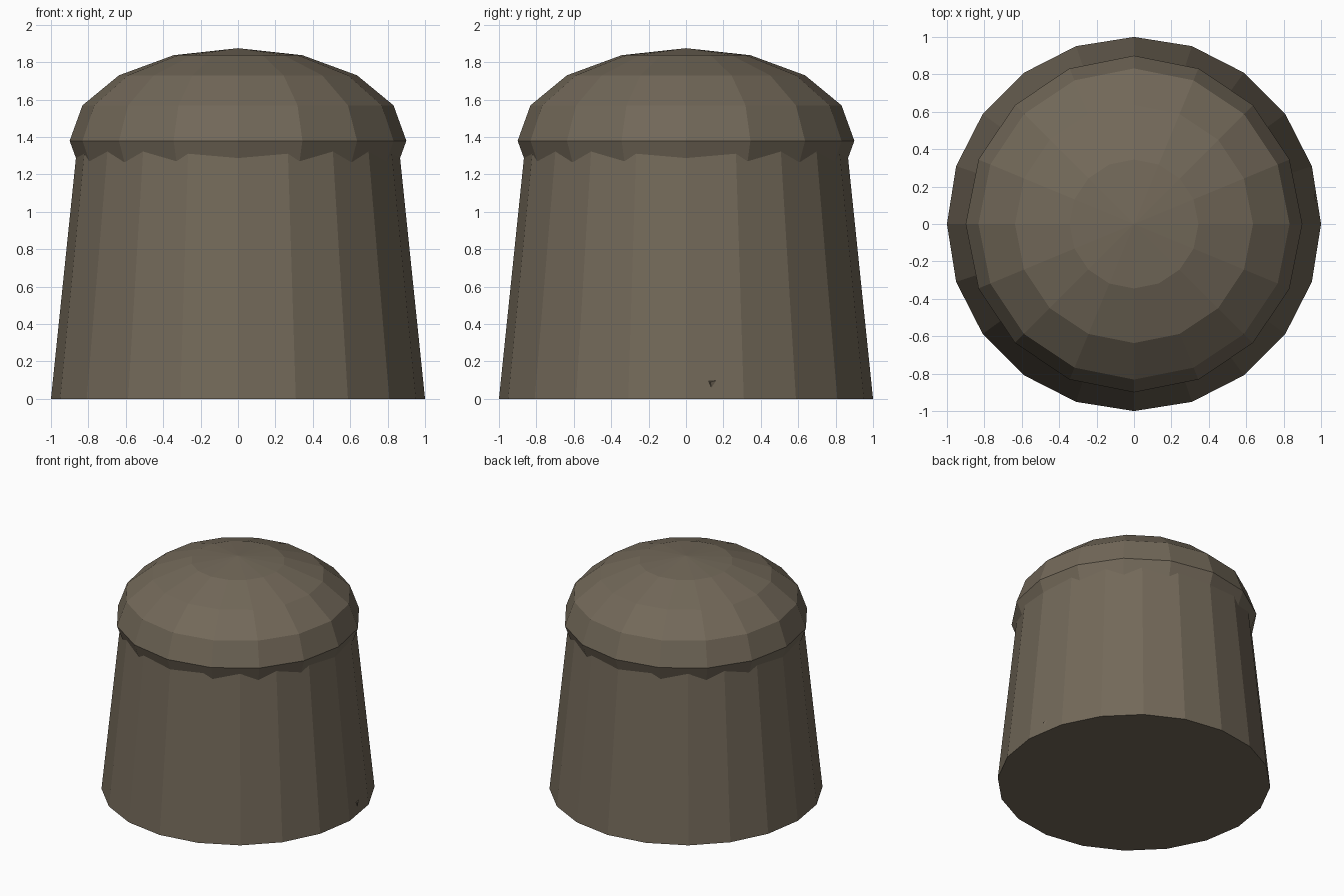
import bpy
import bmesh
from math import pi
from mathutils import Matrix, Vector

cube = bpy.data.objects.get("Cube")
if cube:
    bpy.data.objects.remove(cube, do_unlink=True)

# Single stone colour
stone = bpy.data.materials.new("brown_stone")
stone.use_nodes = True
colour = (0.17, 0.14, 0.10, 1)
stone.diffuse_color = colour
bsdf = stone.node_tree.nodes["Principled BSDF"]
bsdf.inputs["Base Color"].default_value = colour
bsdf.inputs["Roughness"].default_value = 0.9


def add_part(name, bm):
    bmesh.ops.recalc_face_normals(bm, faces=bm.faces)
    mesh = bpy.data.meshes.new(name)
    bm.to_mesh(mesh)
    bm.free()
    mesh.materials.append(stone)
    obj = bpy.data.objects.new(name, mesh)
    bpy.context.collection.objects.link(obj)
    return obj


# Tapered twenty-sided drum with a vertex on each axis
bm = bmesh.new()
bmesh.ops.create_cone(bm, cap_ends=True, segments=20, radius1=1, radius2=0.857,
                      depth=1.38, matrix=Matrix.Translation((0, 0, 0.69))
                      @ Matrix.Rotation(pi / 2, 4, "Z"))
add_part("tower_body", bm)

# Flattened faceted dome, its lower half sunk into the drum
bm = bmesh.new()
bmesh.ops.create_uvsphere(bm, u_segments=16, v_segments=8, radius=0.9,
                          matrix=Matrix.Translation((0, 0, 1.38))
                          @ Matrix.Diagonal((1, 1, 0.55, 1)))
add_part("dome_cap", bm)

# Tiny sliver poking out low on one side
bm = bmesh.new()
corners = [(0.96, 0.11, 0.10), (0.96, 0.17, 0.10), (0.965, 0.14, 0.03), (0.98, 0.13, 0.09)]
bmesh.ops.convex_hull(bm, input=[bm.verts.new(Vector(c)) for c in corners])
add_part("side_chip", bm)
